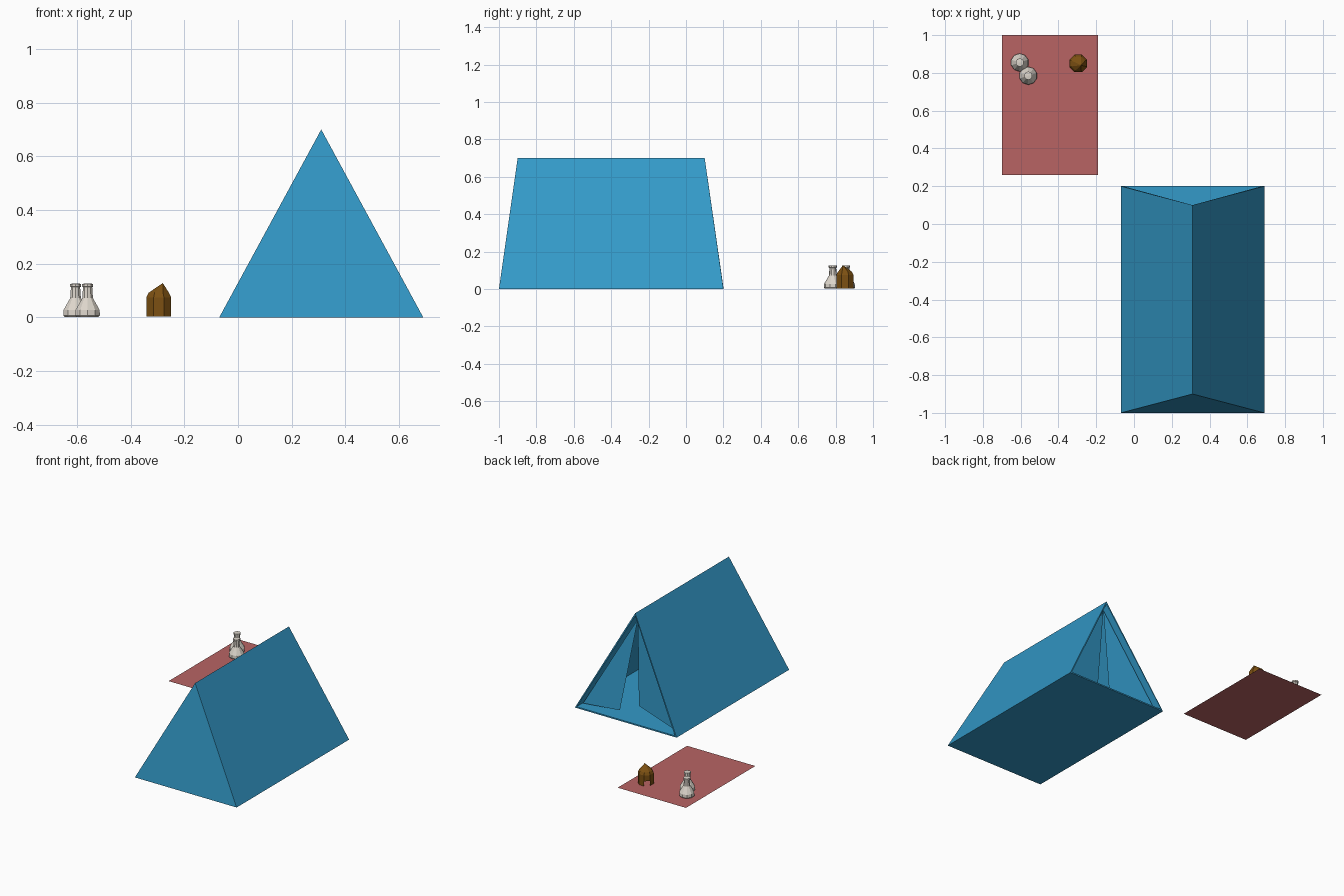
import bpy, bmesh
from math import cos, sin, tau

if "Cube" in bpy.data.objects:
    bpy.data.objects.remove(bpy.data.objects["Cube"])


def material(name, color):
    m = bpy.data.materials.new(name)
    m.diffuse_color = (*color, 1)
    m.use_nodes = True
    m.node_tree.nodes["Principled BSDF"].inputs["Base Color"].default_value = m.diffuse_color
    return m


def add_mesh(name, verts, faces, mat, thickness=0):
    bm = bmesh.new()
    vs = [bm.verts.new(v) for v in verts]
    for f in faces:
        bm.faces.new([vs[i] for i in f])
    bmesh.ops.recalc_face_normals(bm, faces=bm.faces)
    me = bpy.data.meshes.new(name)
    bm.to_mesh(me)
    bm.free()
    ob = bpy.data.objects.new(name, me)
    bpy.context.collection.objects.link(ob)
    if mat:
        me.materials.append(mat)
    if thickness:
        s = ob.modifiers.new("thickness", 'SOLIDIFY')
        s.thickness, s.offset, s.use_even_offset = thickness, -1, True
    return ob


def lathe(name, center, profile, sides, mat, tip, open_bottom=False, skip=()):
    # stacked rings joined by quads, closed by a tip point
    verts, faces = [], []
    for r, z in profile:
        verts += [(center[0] + r * cos(tau * (i + .5) / sides),
                   center[1] + r * sin(tau * (i + .5) / sides), z) for i in range(sides)]
    for k in range(len(profile) - 1):
        for i in range(sides):
            if (k, i) not in skip:
                j = (i + 1) % sides
                faces.append((k * sides + i, k * sides + j, (k + 1) * sides + j, (k + 1) * sides + i))
    verts.append(tip)
    base = (len(profile) - 1) * sides
    faces += [(base + i, base + (i + 1) % sides, len(verts) - 1) for i in range(sides)]
    if not open_bottom:
        faces.append(tuple(range(sides))[::-1])
    return add_mesh(name, verts, faces, mat)


blue = material("tent_blue", (.033, .32, .58))
red = material("blanket_red", (.48, .127, .127))
brown = material("basket_brown", (.2, .08, .006))
cream = material("bottle_cream", (.72, .67, .6))

# tent shell: floor, two slopes and the closed end
L, R, M = -.07, .69, .31
add_mesh("tent_shell",
         [(L, -1, 0), (R, -1, 0), (R, .2, 0), (L, .2, 0), (M, -.9, .7), (M, .1, .7)],
         [(0, 3, 2, 1), (0, 4, 5, 3), (1, 2, 5, 4), (0, 1, 4)], blue, .008)

# door flaps, slightly parted
add_mesh("door_flap_right", [(M, .07, .65), (.66, .155, .02), (.405, .127, .03)], [(0, 1, 2)], blue)
add_mesh("door_flap_left", [(M, .07, .65), (-.04, .155, .02), (.285, .095, .08)], [(0, 1, 2)], blue)

# blanket
add_mesh("blanket", [(-.7, .26, 0), (-.19, .26, 0), (-.19, 1, 0), (-.7, 1, 0)], [(0, 1, 2, 3)], red)

# two bottles
bottle = [(.043, .002), (.048, .008), (.047, .028), (.034, .05), (.021, .072),
          (.018, .113), (.022, .115), (.022, .125)]
for n, (x, y) in enumerate([(-.605, .855), (-.56, .785)]):
    lathe(f"bottle_{n + 1}", (x, y), bottle, 10, cream, (x, y, .127))

# basket with a pointed lid and a small opening towards the back left
lathe("basket", (-.295, .85), [(.05, .004), (.05, .036), (.05, .075), (.041, .092)], 8, brown,
      (-.28, .84, .128), open_bottom=True, skip={(0, 2)})
